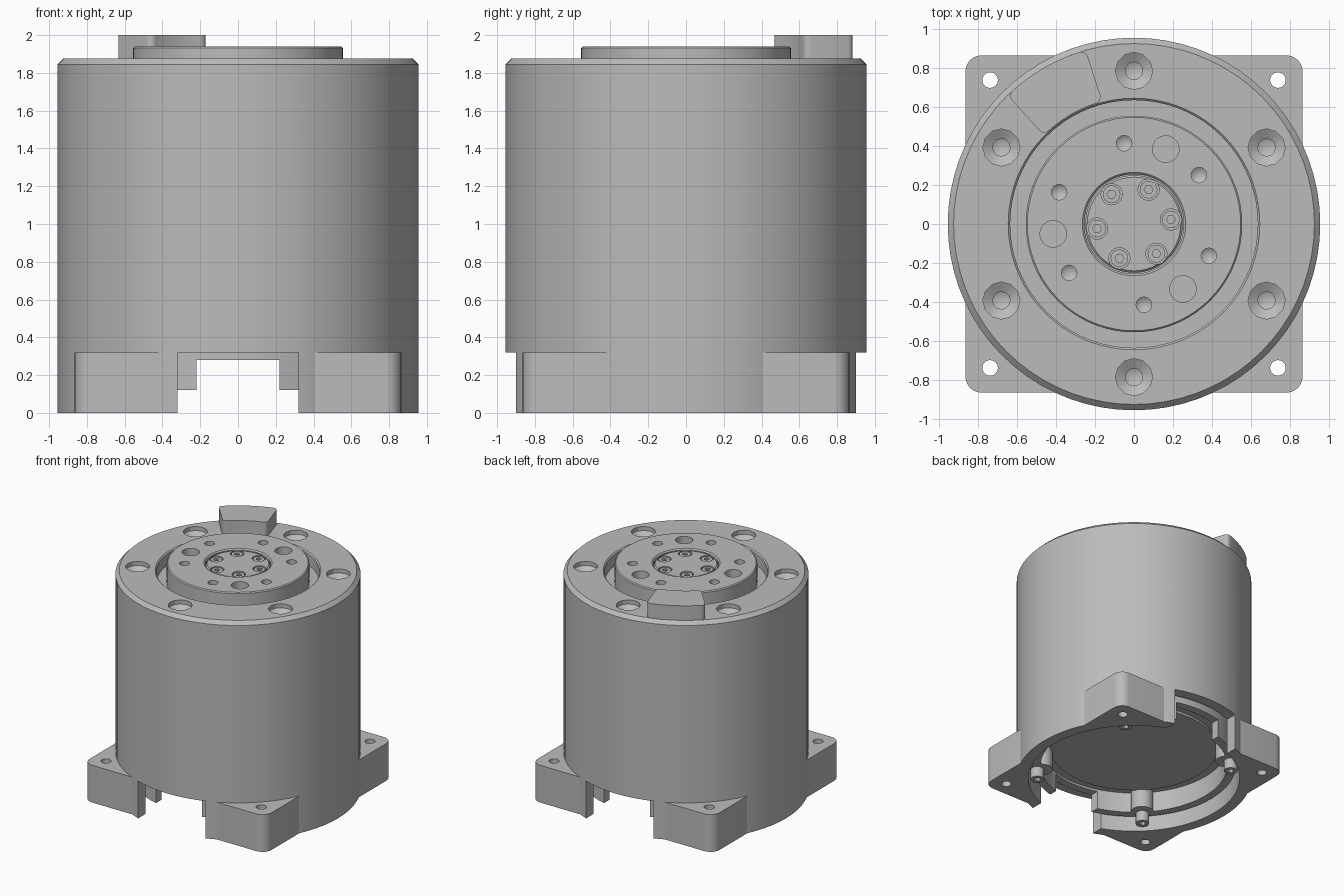
import bpy, bmesh
from math import sin, cos, radians, tau
from mathutils import Matrix, Vector

cube = bpy.data.objects.get("Cube")
if cube:
    bpy.data.objects.remove(cube)

grey = bpy.data.materials.new("machined_grey")
grey.use_nodes = True
grey.diffuse_color = (0.5, 0.5, 0.5, 1)
grey.node_tree.nodes["Principled BSDF"].inputs["Base Color"].default_value = (0.5, 0.5, 0.5, 1)
parts = []


def finish(name, bm, part=True):
    bmesh.ops.remove_doubles(bm, verts=bm.verts, dist=1e-5)
    bmesh.ops.recalc_face_normals(bm, faces=bm.faces)
    mesh = bpy.data.meshes.new(name)
    bm.to_mesh(mesh)
    bm.free()
    mesh.materials.append(grey)
    obj = bpy.data.objects.new(name, mesh)
    bpy.context.collection.objects.link(obj)
    obj.hide_render = not part
    if part:
        parts.append(obj)
    return obj


def lathe(name, profile, seg=72, centres=((0, 0),), part=True):
    """Revolve an (r, z) profile around a vertical axis at each centre."""
    bm = bmesh.new()
    for cx, cy in centres:
        verts = [bm.verts.new((cx + r, cy, z)) for r, z in profile]
        edges = [bm.edges.new(pair) for pair in zip(verts, verts[1:])]
        bmesh.ops.spin(bm, geom=verts + edges, cent=(cx, cy, 0), axis=(0, 0, 1),
                       angle=tau, steps=seg, use_merge=False)
    return finish(name, bm, part)


def rod(r, z0, z1):
    return [(0, z0), (r, z0), (r, z1), (0, z1)]


def tube(r0, r1, z0, z1):
    return [(r0, z0), (r1, z0), (r1, z1), (r0, z1), (r0, z0)]


def polar(r, start, count):
    return [(r * cos(radians(start + 360 * i / count)),
             r * sin(radians(start + 360 * i / count))) for i in range(count)]


def block(name, size, centre, part=True):
    bm = bmesh.new()
    bmesh.ops.create_cube(bm, size=1, matrix=Matrix.Translation(centre) @ Matrix.Diagonal((*size, 1)))
    return finish(name, bm, part)


def round_uprights(bm, radius, pick=lambda e: True):
    edges = [e for e in bm.edges
             if abs(e.verts[0].co.z - e.verts[1].co.z) > 0.05 and pick(e)]
    bmesh.ops.bevel(bm, geom=edges, offset=radius, segments=6, affect='EDGES', profile=0.5)


def cut(obj, *cutters):
    for cutter in cutters:
        mod = obj.modifiers.new("cut", 'BOOLEAN')
        mod.operation = 'DIFFERENCE'
        mod.solver = 'EXACT'
        mod.object = cutter
        bpy.context.view_layer.objects.active = obj
        bpy.ops.object.modifier_apply(modifier=mod.name)
        bpy.data.objects.remove(cutter)


# Housing: thin skirt below, chamfered rim and annular groove on top
housing = lathe("housing", [
    (0, 0.36), (0.86, 0.36), (0.86, 0), (0.955, 0), (0.955, 1.845), (0.925, 1.875),
    (0.645, 1.875), (0.635, 1.865), (0.635, 1.77), (0, 1.77)])
cut(housing,
    block("skirt_notch", (0.64, 3, 0.52), (0, 0, 0.06), False),
    lathe("countersinks", [(0, 1.72), (0.045, 1.74), (0.045, 1.81), (0.095, 1.84),
                           (0.095, 1.9), (0, 1.9)], 12, polar(0.785, 30, 6), False))

# Four mounting feet left over from a rounded square plate
bm = bmesh.new()
bmesh.ops.create_cube(bm, size=1, matrix=Matrix.Translation((0, 0, 0.16)) @ Matrix.Diagonal((1.73, 1.73, 0.32, 1)))
round_uprights(bm, 0.085)
feet = finish("mounting_feet", bm)
cut(feet,
    lathe("feet_bore", rod(0.945, -0.2, 0.6), part=False),
    lathe("feet_holes", rod(0.04, -0.2, 0.6), 24, polar(0.738 * 2 ** 0.5, 45, 4), False))

# Inner ring with screw bosses and a passage front to back
ring = lathe("inner_ring", tube(0.76, 0.83, 0.12, 0.37))
cut(ring, block("ring_notch", (0.44, 3, 0.48), (0, 0, 0.04), False))
lathe("base_cover", [(0, 0.28), (0.68, 0.28), (0.68, 0.3), (0.77, 0.3), (0.77, 0.37), (0, 0.37)])
diagonals = polar(0.79, 45, 4)
lathe("screw_bosses", rod(0.09, 0.12, 0.35), 24, polar(0.755, 45, 4))


# Cap screws with hexagon sockets
def cap_screws(name, r, z0, z1, centres, facing):
    obj = lathe(name, rod(r, z0, z1), 24, centres)
    depth = 0.6 * (z1 - z0)
    span = (z1 - depth, z1 + 0.1) if facing > 0 else (z0 - 0.1, z0 + depth)
    cut(obj, lathe("sockets", rod(0.5 * r, *span), 6, centres, False))


cap_screws("base_screws", 0.055, 0.03, 0.13, diagonals, -1)

# Rotating output flange with pin holes and threaded holes
flange = lathe("output_flange", [
    (0.255, 1.76), (0.555, 1.76), (0.555, 1.932), (0.547, 1.94), (0.265, 1.94),
    (0.255, 1.93), (0.255, 1.76)])
cut(flange,
    lathe("pin_holes", rod(0.068, 1.84, 2), 32, polar(0.417, 67, 3), False),
    lathe("threaded_holes", [(0, 1.81), (0.04, 1.84), (0.04, 2), (0, 2)], 16,
          polar(0.417, 37, 6), False))

# Centre hub and its ring of screws
hub = lathe("centre_hub", [(0, 1.76), (0.25, 1.76), (0.25, 1.92), (0.24, 1.93), (0, 1.93)])
hub_spots = polar(0.191, 7, 6)
cut(hub, lathe("counterbores", rod(0.054, 1.87, 2), 24, hub_spots, False))
cap_screws("hub_screws", 0.045, 1.86, 1.925, hub_spots, 1)

# Raised key block: annular sector with rounded corners
bm = bmesh.new()
sweep = [-1 + i / 4 for i in range(9)]
outline = [(0.925, 120 + 14.5 * t) for t in sweep] + [(0.648, 120 - 15.5 * t) for t in sweep]
face = bm.faces.new([bm.verts.new((r * cos(radians(a)), r * sin(radians(a)), 1.87)) for r, a in outline])
grown = bmesh.ops.extrude_face_region(bm, geom=[face])
bmesh.ops.translate(bm, vec=Vector((0, 0, 0.13)),
                    verts=[g for g in grown["geom"] if isinstance(g, bmesh.types.BMVert)])
bm.normal_update()
round_uprights(bm, 0.035, lambda e: len(e.link_faces) == 2 and e.calc_face_angle() > 0.7)
finish("key_block", bm)

# Smooth round walls, keep sharp edges
for obj in bpy.context.view_layer.objects:
    obj.select_set(obj in parts)
bpy.context.view_layer.objects.active = housing
bpy.ops.object.shade_smooth_by_angle(angle=radians(25))
